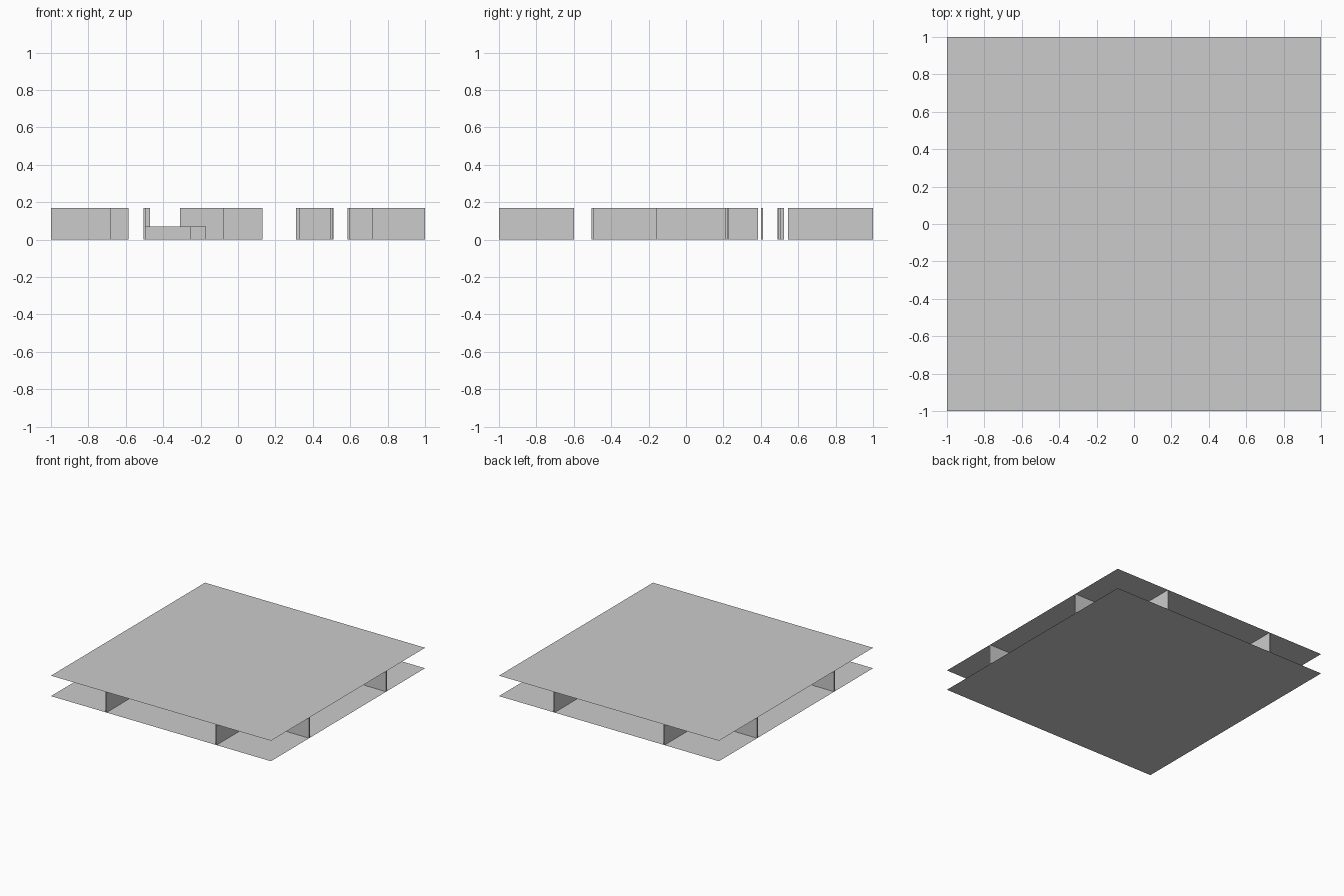
import bpy

if "Cube" in bpy.data.objects:
    bpy.data.objects.remove(bpy.data.objects["Cube"])

H = 0.168   # storey height
T = 0.01    # wall thickness


def box(name, x0, x1, y0, y1, z0=0.0, z1=H):
    bpy.ops.mesh.primitive_cube_add(size=1, location=((x0 + x1) / 2, (y0 + y1) / 2, (z0 + z1) / 2))
    ob = bpy.context.object
    ob.name = name
    ob.scale = (x1 - x0, y1 - y0, z1 - z0)
    bpy.ops.object.transform_apply(location=False, rotation=False, scale=True)
    return ob


def sheet(name, z):
    bpy.ops.mesh.primitive_plane_add(size=2, location=(0, 0, z))
    bpy.context.object.name = name


def wall_x(name, y, spans):
    # walls running left-right, broken by doorways
    for a, b in spans:
        box(name, a, b, y - T / 2, y + T / 2)


def wall_y(name, x, spans):
    # walls running front-back, broken by doorways
    for a, b in spans:
        box(name, x - T / 2, x + T / 2, a, b)


# floor and ceiling sheets
sheet("floor", 0.0)
sheet("ceiling", H)

# main grid of walls, reaching the outer edges
wall_x("front_cross_wall", -0.5, [(-1, -0.68), (-0.08, 0.13), (0.325, 0.505), (0.72, 1)])
wall_x("back_cross_wall", 0.5, [(-1, -0.585), (-0.505, -0.47), (-0.31, 0.13),
                                (0.31, 0.51), (0.585, 1)])
wall_y("left_long_wall", -0.5, [(-1, -0.6), (-0.505, -0.125), (0.22, 0.385), (0.49, 0.525), (0.545, 1)])
wall_y("right_long_wall", 0.5, [(-1, -0.6), (-0.505, -0.16), (0.225, 0.385), (0.545, 1)])

# short partitions inside the side rooms
wall_y("left_partition", -0.69, [(-0.125, 0.22)])
wall_y("right_partition", 0.59, [(-0.16, 0.215)])
wall_x("inner_partition", 0.407, [(0.325, 0.495)])

# low benches in the middle room
box("bench_wide", -0.495, -0.255, -0.16, 0.215, 0, 0.07)
box("bench_narrow", -0.255, -0.17, -0.125, 0.215, 0, 0.07)
